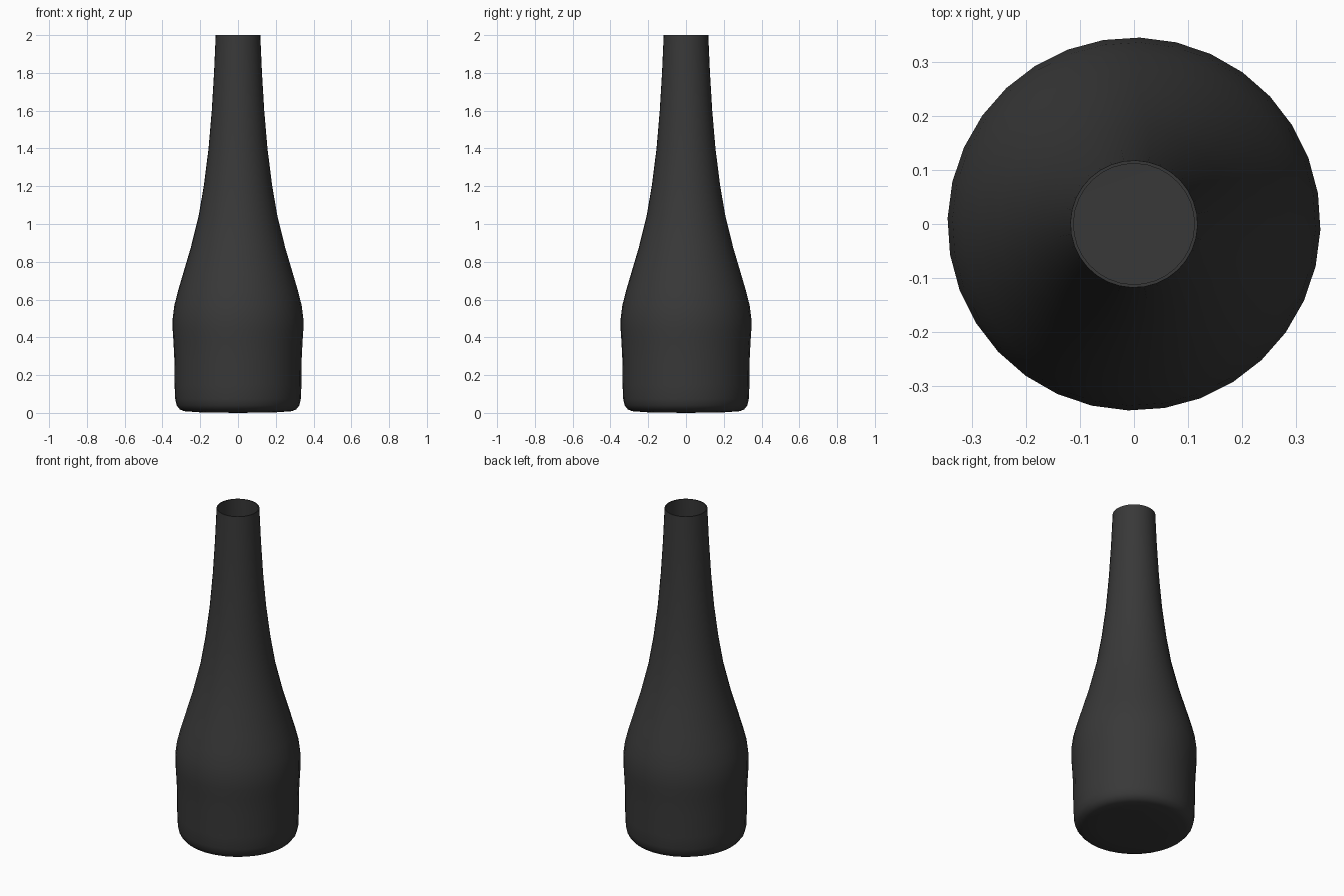
import bpy, bmesh, math

if "Cube" in bpy.data.objects:
    bpy.data.objects.remove(bpy.data.objects["Cube"])

SIDES = 32
TURN = math.radians(-1.8)
WALL = 0.006

# Outer profile (radius, height), from base to lip
outer = [(0.2, 0.003), (0.285, 0.009), (0.308, 0.018), (0.325, 0.04), (0.333, 0.075),
         (0.336, 0.15), (0.337, 0.28), (0.342, 0.38), (0.346, 0.44), (0.346, 0.5),
         (0.337, 0.57), (0.318, 0.645), (0.29, 0.74), (0.25, 0.875), (0.207, 1.05),
         (0.18, 1.21), (0.156, 1.4), (0.139, 1.6), (0.127, 1.8), (0.118, 2.0)]
# Inner wall follows the outside, back down to the inner floor
inner = [(r - WALL, z + (WALL if z < 0.1 else 0)) for r, z in reversed(outer)]


def lathe(name, profile):
    bm = bmesh.new()
    rings = []
    for r, z in profile:
        rings.append([bm.verts.new((r * math.cos(TURN + math.tau * i / SIDES),
                                    r * math.sin(TURN + math.tau * i / SIDES), z))
                      for i in range(SIDES)])
    for a, b in zip(rings, rings[1:]):
        for i in range(SIDES):
            j = (i + 1) % SIDES
            bm.faces.new((a[i], a[j], b[j], b[i]))
    # Slightly domed base and inner floor
    for ring, z, flip in ((rings[0], 0.0, True), (rings[-1], WALL, False)):
        c = bm.verts.new((0, 0, z))
        for i in range(SIDES):
            bm.faces.new((ring[i], c, ring[(i + 1) % SIDES]))
    bmesh.ops.recalc_face_normals(bm, faces=bm.faces)
    mesh = bpy.data.meshes.new(name)
    bm.to_mesh(mesh)
    bm.free()
    obj = bpy.data.objects.new(name, mesh)
    bpy.context.collection.objects.link(obj)
    return obj


# Hollow bottle body with open neck
bottle = lathe("bottle", outer + inner)
dark = bpy.data.materials.new("dark_glass")
dark.diffuse_color = (0.04, 0.04, 0.04, 1)
dark.use_nodes = True
dark.node_tree.nodes["Principled BSDF"].inputs["Base Color"].default_value = dark.diffuse_color
bottle.data.materials.append(dark)
bpy.context.view_layer.objects.active = bottle
bottle.select_set(True)
bpy.ops.object.shade_smooth_by_angle(angle=math.radians(40))
